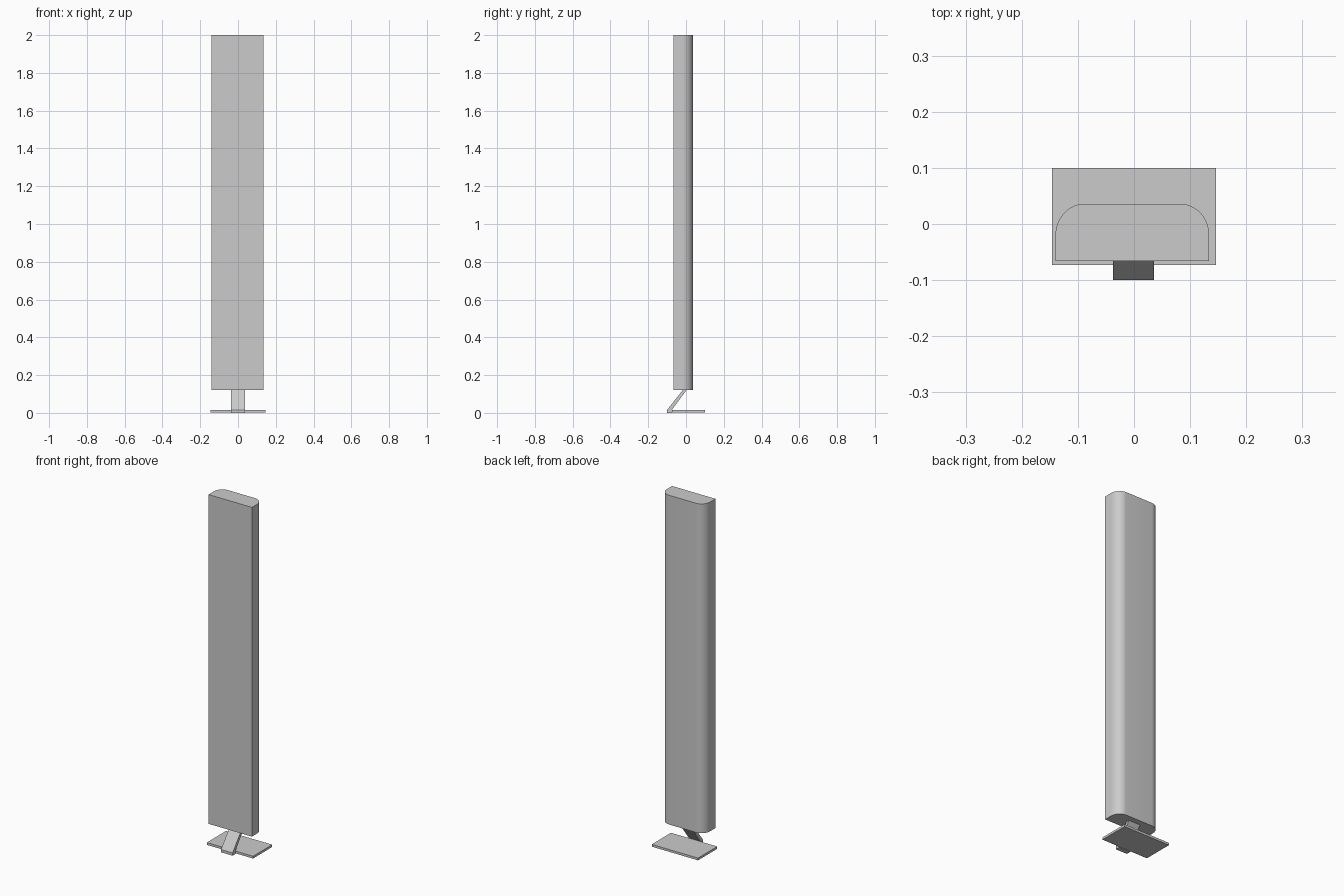
import bpy, bmesh, math

if "Cube" in bpy.data.objects:
    bpy.data.objects.remove(bpy.data.objects["Cube"])


def prism(name, profile, to_3d, extrude, smooth=False):
    """Extrude a closed 2D profile into a capped solid."""
    bm = bmesh.new()
    face = bm.faces.new([bm.verts.new(to_3d(a, b)) for a, b in profile])
    result = bmesh.ops.extrude_face_region(bm, geom=[face])
    verts = [g for g in result["geom"] if isinstance(g, bmesh.types.BMVert)]
    bmesh.ops.translate(bm, verts=verts, vec=extrude)
    bmesh.ops.recalc_face_normals(bm, faces=bm.faces)
    mesh = bpy.data.meshes.new(name)
    bm.to_mesh(mesh)
    bm.free()
    obj = bpy.data.objects.new(name, mesh)
    bpy.context.collection.objects.link(obj)
    if smooth:
        bpy.ops.object.select_all(action='DESELECT')
        obj.select_set(True)
        bpy.context.view_layer.objects.active = obj
        bpy.ops.object.shade_smooth_by_angle(angle=math.radians(30))
    return obj


def rect(x0, x1, y0, y1):
    return [(x0, y0), (x1, y0), (x1, y1), (x0, y1)]


BOTTOM, TOP = 0.122, 2.0
CX, HALF = -0.003, 0.137
SEAM, FRONT, BACK = -0.053, -0.066, 0.036

# Tall cabinet with rounded back corners
RX, RY, STEPS = 0.052, 0.056, 12
arc = [(HALF - RX + RX * math.cos(i * math.pi / 2 / STEPS),
        BACK - RY + RY * math.sin(i * math.pi / 2 / STEPS)) for i in range(STEPS + 1)]
right = [(HALF, SEAM)] + arc
outline = [(CX + x, y) for x, y in right] + [(CX - x, y) for x, y in reversed(right)]
prism("cabinet", outline, lambda x, y: (x, y, BOTTOM), (0, 0, TOP - BOTTOM), smooth=True)

# Flat front panel
prism("front_panel", rect(CX - HALF, CX + HALF, FRONT, SEAM),
      lambda x, y: (x, y, BOTTOM), (0, 0, TOP - BOTTOM))

# Base plate
prism("base_plate", rect(-0.146, 0.146, -0.073, 0.10),
      lambda x, y: (x, y, 0.003), (0, 0, 0.013))

# Slanted support with a short upright foot
support = [(-0.10, 0.0), (-0.10, 0.016), (-0.016, BOTTOM),
           (0.004, BOTTOM), (-0.075, 0.016), (-0.073, 0.0)]
prism("support_strut", support, lambda y, z: (-0.037, y, z), (0.073, 0, 0))
